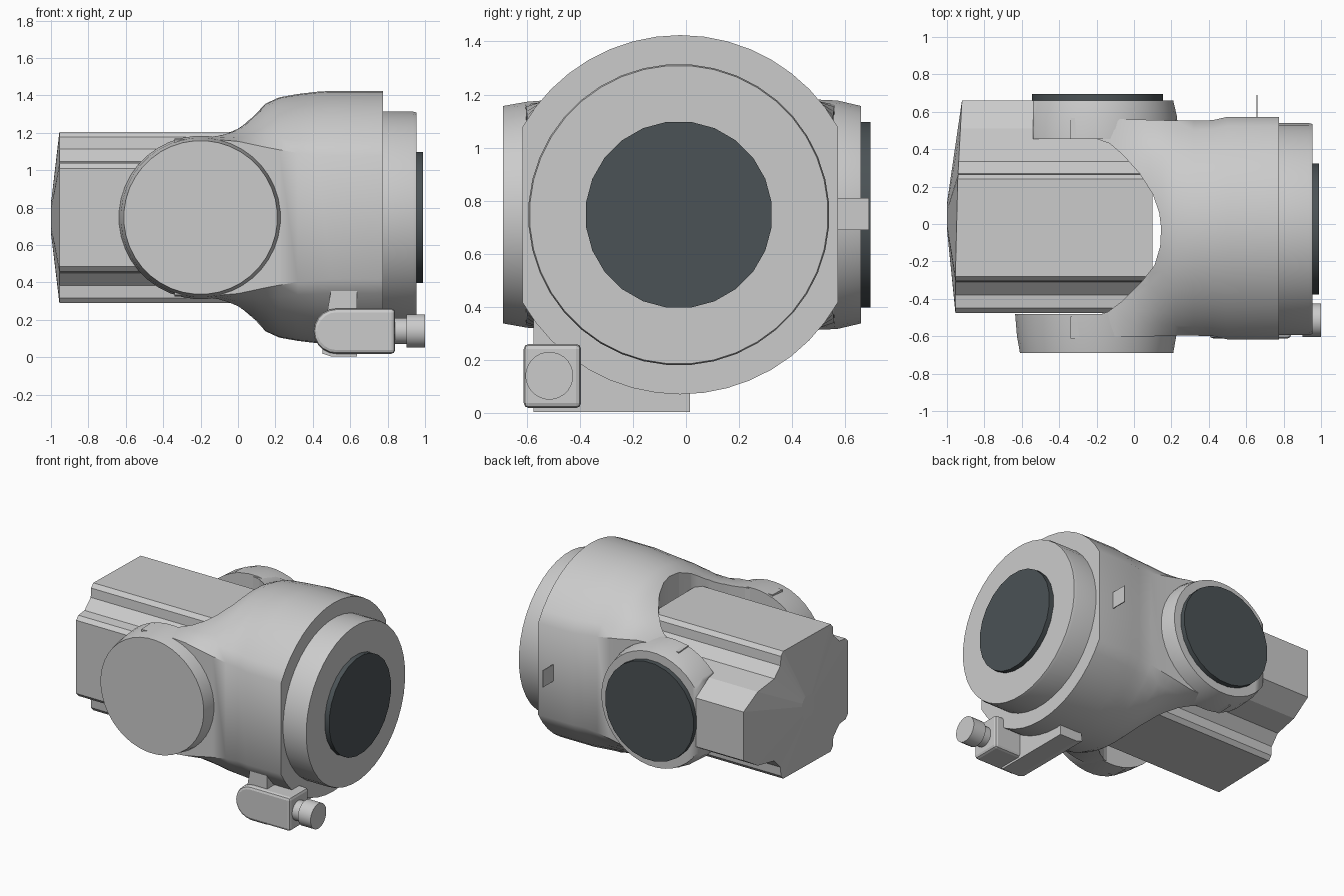
import bpy, bmesh, math

if "Cube" in bpy.data.objects:
    bpy.data.objects.remove(bpy.data.objects["Cube"])

CY, CZ = -0.022, 0.747          # main axis along x


def make(name, rings, smooth=35, color=None):
    """Skin a list of equal-length closed rings and cap both ends."""
    bm = bmesh.new()
    loops = [[bm.verts.new(p) for p in r] for r in rings]
    for a, b in zip(loops, loops[1:]):
        n = len(a)
        for i in range(n):
            bm.faces.new((a[i], a[(i + 1) % n], b[(i + 1) % n], b[i]))
    bm.faces.new(loops[0][::-1])
    bm.faces.new(loops[-1])
    bmesh.ops.recalc_face_normals(bm, faces=bm.faces)
    me = bpy.data.meshes.new(name)
    bm.to_mesh(me)
    bm.free()
    ob = bpy.data.objects.new(name, me)
    bpy.context.collection.objects.link(ob)
    if color:
        m = bpy.data.materials.get("dark_glass") or bpy.data.materials.new("dark_glass")
        m.diffuse_color = color
        m.use_nodes = True
        m.node_tree.nodes["Principled BSDF"].inputs["Base Color"].default_value = m.diffuse_color
        me.materials.append(m)
    activate(ob)
    if smooth:
        bpy.ops.object.shade_smooth_by_angle(angle=math.radians(smooth))
    return ob


def activate(ob):
    bpy.ops.object.select_all(action='DESELECT')
    ob.select_set(True)
    bpy.context.view_layer.objects.active = ob


def turned(name, axis, c, profile, n=32, **kw):
    """Round part along x or y; profile holds (position, radius)."""
    rings = []
    for p, r in profile:
        ring = []
        for i in range(n):
            t = 2 * math.pi * (i + .5) / n
            u, v = c[0] + r * math.cos(t), c[1] + r * math.sin(t)
            ring.append((p, u, v) if axis == 'x' else (u, p, v))
        rings.append(ring)
    return make(name, rings, **kw)


def box(name, lo, hi, bevel=0.0):
    (x0, y0, z0), (x1, y1, z1) = lo, hi
    ob = make(name, [[(x0, y0, z), (x1, y0, z), (x1, y1, z), (x0, y1, z)] for z in (z0, z1)], smooth=0)
    if bevel:
        m = ob.modifiers.new("bevel", 'BEVEL')
        m.width, m.segments = bevel, 2
    return ob


# housing: round section with flat sides, narrowing into two arms
def section(x, h, w, k, n=16):
    R = (w * w + (h - k) ** 2) / (2 * (h - k))
    a = math.asin(min(1, w / R))
    top = [(R * math.sin(a - 2 * a * i / n), h - R + R * math.cos(a - 2 * a * i / n)) for i in range(n + 1)]
    pts = top + [(-y, -z) for y, z in top]
    return [(x, CY + y, CZ + z) for y, z in pts]


housing = make("housing", [section(*s) for s in (
    (-.34, .435, .59, .415), (-.2, .44, .585, .417), (-.1, .462, .583, .415), (0, .505, .581, .407),
    (.08, .56, .579, .39), (.15, .61, .577, .375), (.22, .642, .575, .362), (.32, .66, .575, .345),
    (.42, .672, .577, .335), (.5, .677, .595, .33), (.775, .677, .595, .33))])

# fork opening
plan = [(-1.2, .455), (-.2, .455), (-.13, .43), (-.06, .37), (.03, .27), (.1, .16), (.135, .06), (.145, -.02),
        (.14, -.12), (.11, -.22), (.04, -.31), (-.06, -.41), (-.14, -.47), (-.22, -.495), (-1.2, -.495)]
cutter = make("opening_cutter", [[(x, y, z) for x, y in plan] for z in (-.2, 1.8)], smooth=0)
cutter.hide_render = True
activate(housing)
m = housing.modifiers.new("opening", 'BOOLEAN')
m.operation, m.object, m.solver = 'DIFFERENCE', cutter, 'EXACT'
bpy.ops.object.modifier_apply(modifier=m.name)
bpy.data.objects.remove(cutter)
bpy.ops.object.shade_smooth_by_angle(angle=math.radians(35))

# front ring and its window
turned("front_ring", 'x', (CY - .005, CZ), [(.7, .568), (.935, .568), (.955, .563)], n=40)
GLASS = (.07, .085, .092, 1)
turned("front_window", 'x', (CY - .005, CZ), [(.9, .353), (.99, .353)], n=24, color=GLASS)

# side drums
turned("near_drum", 'y', (-.2, CZ), [(-.48, .437), (-.6, .427), (-.69, .411)], n=40)
far = turned("far_drum", 'y', (-.2, CZ), [(.455, .437), (.57, .432), (.66, .411)], n=40)
bm = bmesh.new()
bm.from_mesh(far.data)
cut = bmesh.ops.bisect_plane(bm, geom=bm.verts[:] + bm.edges[:] + bm.faces[:], plane_co=(-.54, 0, 0),
                             plane_no=(-1, 0, 0), clear_outer=True)
bmesh.ops.holes_fill(bm, edges=[e for e in bm.edges if e.is_boundary])
bm.to_mesh(far.data)
bm.free()
turned("side_window", 'y', (-.195, CZ), [(.6, .353), (.695, .353)], n=24, color=GLASS)

# rear motor block: grooved section mirrored top to bottom, with a shallow pointed end
half = [(-.475, .263), (-.45, .29), (-.38, .298), (-.31, .365), (-.305, .43), (-.28, .458),
        (.24, .458), (.265, .43), (.27, .365), (.335, .295), (.51, .265), (.66, .175)]
sec = half + [(y, -z) for y, z in reversed(half)]
rim = [(-.955 + .035 * max(0, y) / .66, y, CZ + z) for y, z in sec]
HY = .04
hub = []
for y, z in sec:
    a = math.atan2(z, y - HY)
    hub.append((-1, HY + .075 * math.cos(a), CZ + .09 * math.sin(a)))
make("motor_block", [hub, rim, [(.1, y, CZ + z) for y, z in sec]], smooth=0)

# thin side tab
box("side_tab", (.654, .55, .69), (.66, .69, .81))

# bottom crossbar, lever block and knob
bar = [(.48, .26), (.5, .37), (.635, .37), (.635, .003), (.5, .003), (.45, .02)]
make("crossbar", [[(x, y, z) for x, z in (bar if y < -.35 else [(x, min(z, .2)) for x, z in bar])]
                  for y in (-.575, -.45, -.2, 0, .015)], smooth=0)
lever = [(.84, .018), (.84, .26)]
for i in range(11):
    t = math.pi / 2 + math.pi * i / 10
    lever.append((.525 + .121 * math.cos(t), .139 + .121 * math.sin(t)))
lv = make("lever_block", [[(x, y, z) for x, z in lever] for y in (-.612, -.395)], smooth=0)
b = lv.modifiers.new("bevel", 'BEVEL')
b.width, b.segments, b.limit_method = .02, 2, 'ANGLE'
turned("knob", 'x', (-.515, .14), [(.8, .07), (.9, .07), (.9, .09), (1, .09)], n=24)
